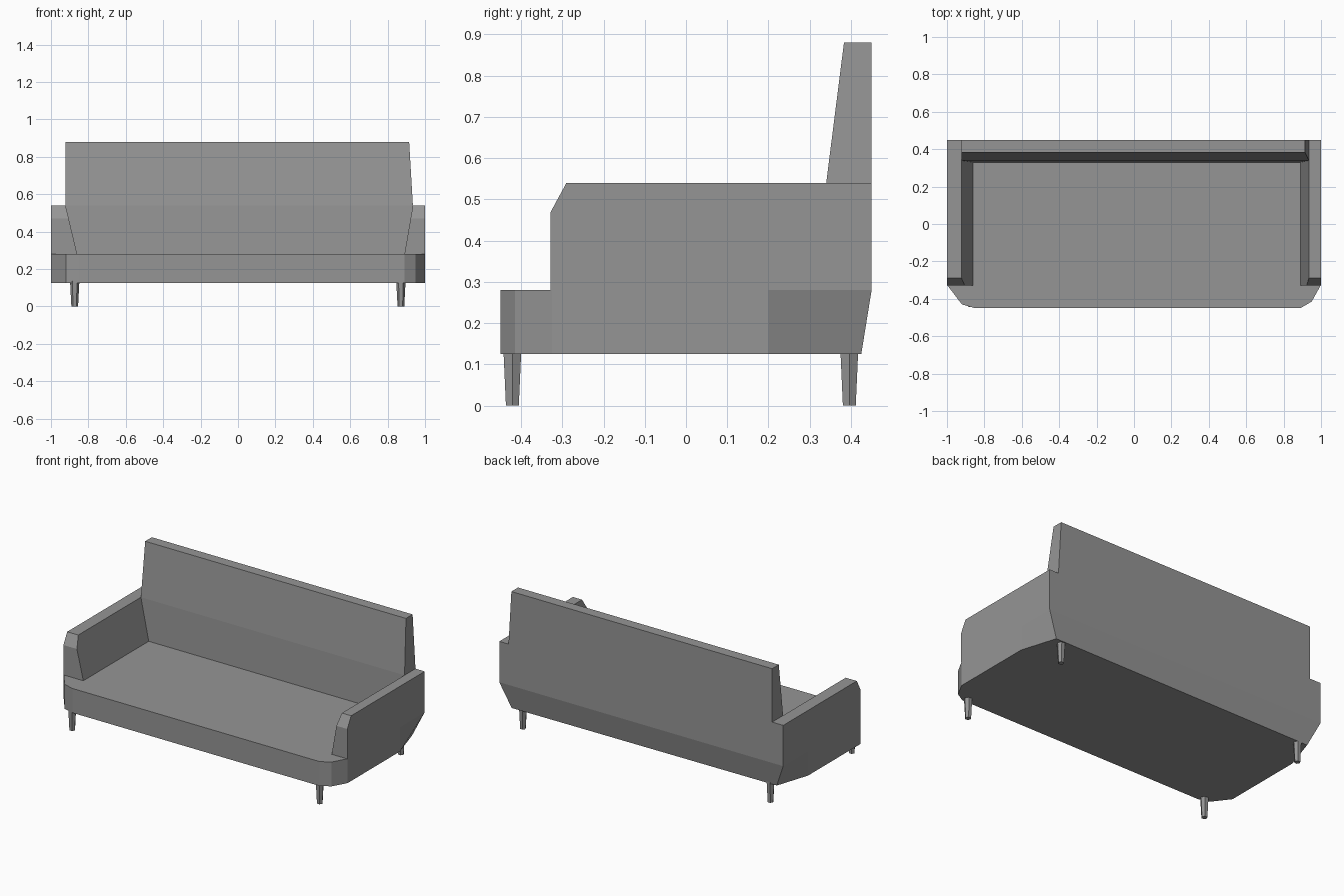
import bpy
import bmesh
import math

cube = bpy.data.objects.get("Cube")
if cube:
    bpy.data.objects.remove(cube, do_unlink=True)


def make_material(name, value):
    mat = bpy.data.materials.new(name)
    mat.use_nodes = True
    colour = (value, value, value, 1)
    mat.diffuse_color = colour
    mat.node_tree.nodes["Principled BSDF"].inputs["Base Color"].default_value = colour
    return mat


grey = make_material("plain grey", 0.3)


def loft(name, *rings):
    """Closed flat-shaded solid through rings of matching points."""
    bm = bmesh.new()
    loops = [[bm.verts.new(p) for p in ring] for ring in rings]
    count = len(loops[0])
    for low, high in zip(loops, loops[1:]):
        for i in range(count):
            j = (i + 1) % count
            bm.faces.new((low[i], low[j], high[j], high[i]))
    bm.faces.new(loops[0])
    bm.faces.new(loops[-1])
    bmesh.ops.recalc_face_normals(bm, faces=bm.faces)
    mesh = bpy.data.meshes.new(name)
    bm.to_mesh(mesh)
    bm.free()
    mesh.materials.append(grey)
    obj = bpy.data.objects.new(name, mesh)
    bpy.context.collection.objects.link(obj)
    return obj


BOTTOM, SEAT, ARM_TOP, BACK_TOP = 0.125, 0.28, 0.54, 0.88

# Seat base: rounded front corners, back corners tucked in underneath
front_edge = [(-1, -0.325), (-0.92, -0.43), (-0.85, -0.45),
              (0.89, -0.45), (0.95, -0.415), (1, -0.325)]
low_back = [(1, 0.2), (0.93, 0.425), (-0.93, 0.415), (-1, 0.2)]
high_back = [(1, 0.2), (1, 0.45), (-1, 0.45), (-1, 0.2)]
loft("seat_base",
     [(x, y, BOTTOM) for x, y in front_edge + low_back],
     [(x, y, SEAT) for x, y in front_edge + high_back])

# Arms: vertical outside, sloping inside, chamfered top front corner
arm_profile = [(-0.328, SEAT), (-0.328, 0.47), (-0.29, ARM_TOP),
               (0.45, ARM_TOP), (0.45, SEAT)]
for name, side, x_low, x_high in (("right_arm", -1, 0.86, 0.922),
                                  ("left_arm", 1, 0.89, 0.935)):
    slope = (x_high - x_low) / (ARM_TOP - SEAT)
    loft(name,
         [(side, y, z) for y, z in arm_profile],
         [(side * (x_low + slope * (z - SEAT)), y, z) for y, z in arm_profile])

# Backrest: fits between the arms, then rises and thins towards the top
levels = [(SEAT, -0.86, 0.89, 0.33), (ARM_TOP, -0.922, 0.935, 0.34),
          (BACK_TOP, -0.922, 0.915, 0.383)]
loft("backrest", *[[(x0, y, z), (x1, y, z), (x1, 0.45, z), (x0, 0.45, z)]
                   for z, x0, x1, y in levels])


# Tapered six-sided legs
def leg(name, x, y):
    def ring(radius, z):
        angles = [math.tau * i / 6 for i in range(6)]
        return [(x + radius * math.cos(a), y + radius * math.sin(a), z) for a in angles]
    loft(name, ring(0.018, 0), ring(0.025, BOTTOM + 0.01))


for end, y in (("front", -0.421), ("back", 0.396)):
    leg(end + "_right_leg", -0.873, y)
    leg(end + "_left_leg", 0.871, y)
